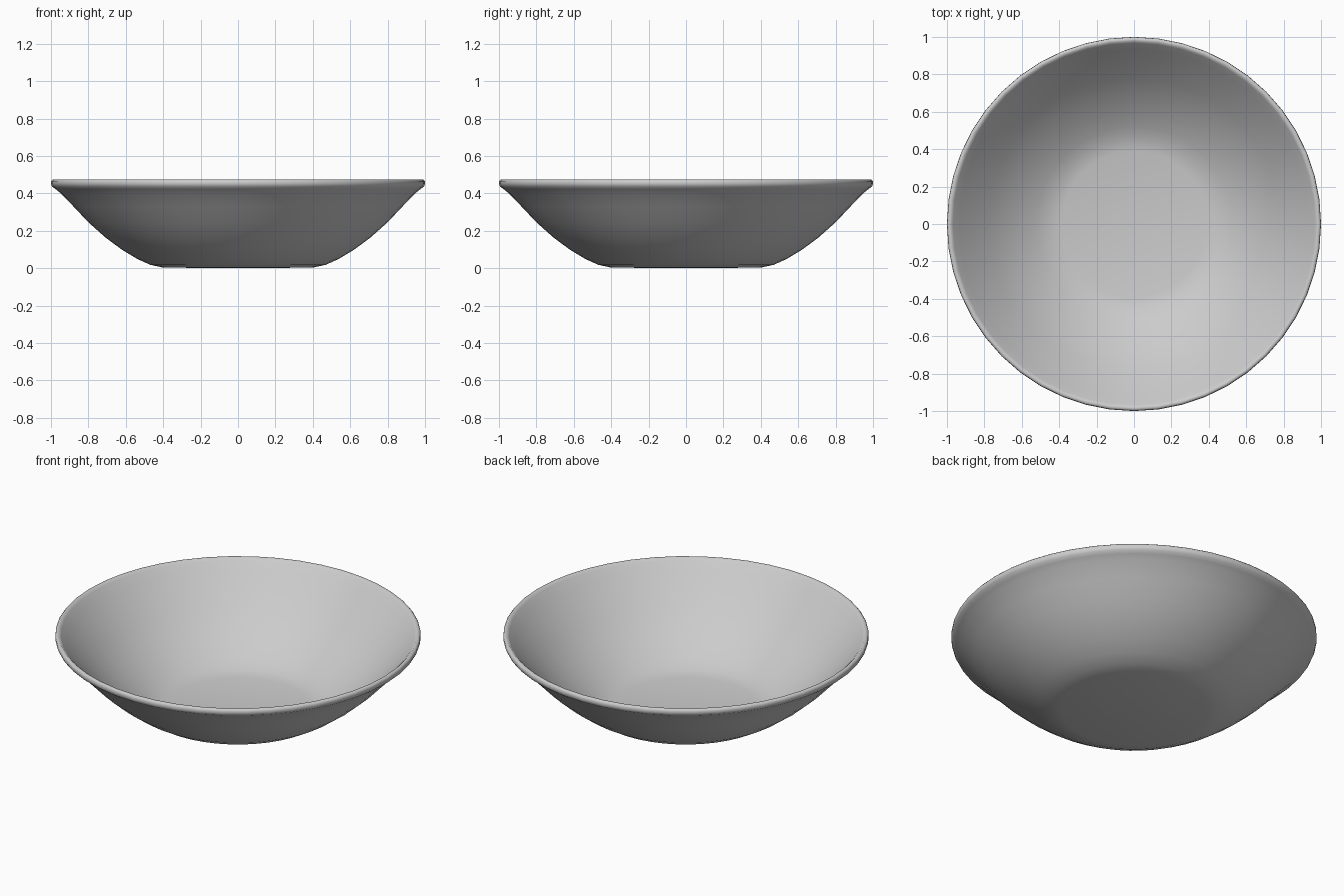
import bpy, bmesh, math

if "Cube" in bpy.data.objects:
    bpy.data.objects.remove(bpy.data.objects["Cube"])

SEGMENTS = 48

# Half profile (radius, height): underside, rounded lip, then inside wall and floor
outer = [(0, 0), (0.40, 0.003), (0.47, 0.018), (0.54, 0.05), (0.62, 0.098), (0.71, 0.165),
         (0.80, 0.245), (0.88, 0.33), (0.95, 0.402), (0.975, 0.422)]
lip = [(0.994, 0.436), (1.0, 0.45), (0.999, 0.465), (0.992, 0.473), (0.98, 0.473), (0.968, 0.462)]
inner = [(0.935, 0.423), (0.86, 0.345), (0.78, 0.26), (0.69, 0.18), (0.60, 0.115),
         (0.52, 0.066), (0.455, 0.036), (0.39, 0.022), (0, 0.02)]
profile = outer + lip + inner

# Bowl: spin the profile around z
bm = bmesh.new()
verts = [bm.verts.new((r, 0, z)) for r, z in profile]
edges = [bm.edges.new(pair) for pair in zip(verts, verts[1:])]
bmesh.ops.spin(bm, geom=verts + edges, cent=(0, 0, 0), axis=(0, 0, 1),
               angle=math.tau, steps=SEGMENTS, use_duplicate=False)
bmesh.ops.remove_doubles(bm, verts=bm.verts, dist=0.0005)
bmesh.ops.recalc_face_normals(bm, faces=bm.faces)
for face in bm.faces:
    face.smooth = True

mesh = bpy.data.meshes.new("bowl")
bm.to_mesh(mesh)
bm.free()
bowl = bpy.data.objects.new("bowl", mesh)
bpy.context.collection.objects.link(bowl)
